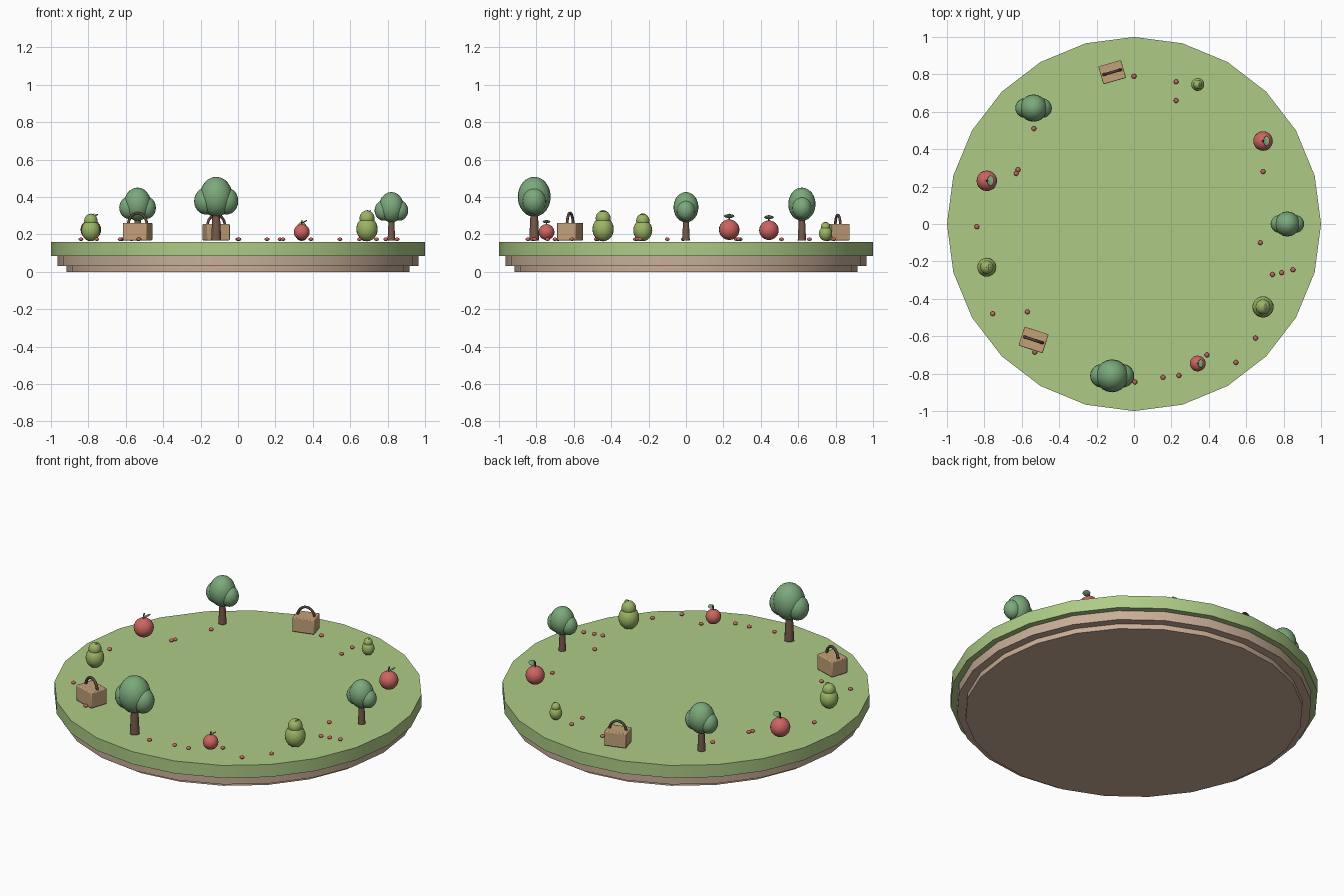
import bpy
import math
from mathutils import Matrix, Vector

if "Cube" in bpy.data.objects:
    bpy.data.objects.remove(bpy.data.objects["Cube"])

COLORS = {
    "grass": (0.42, 0.60, 0.24), "soil": (0.58, 0.42, 0.31), "trunk": (0.18, 0.10, 0.07),
    "leaves": (0.20, 0.40, 0.20), "apple": (0.60, 0.13, 0.12), "pear": (0.33, 0.46, 0.13),
    "wicker": (0.54, 0.35, 0.19), "handle": (0.10, 0.06, 0.04),
}
MATS = {}
for key, rgb in COLORS.items():
    MATS[key] = bpy.data.materials.new(key)
    MATS[key].diffuse_color = (*rgb, 1)


def finish(name, mat):
    ob = bpy.context.object
    ob.name = name
    ob.data.materials.append(MATS[mat])
    if ob.type == 'MESH':
        bpy.ops.object.shade_smooth_by_angle(angle=math.radians(40))
    return ob


def blob(name, mat, loc, radii, rot=(0, 0, 0), seg=20, rings=12):
    bpy.ops.mesh.primitive_uv_sphere_add(segments=seg, ring_count=rings, location=loc, rotation=rot)
    bpy.context.object.scale = radii
    bpy.ops.object.transform_apply(location=False, rotation=False, scale=True)
    return finish(name, mat)


def cone(name, mat, loc, r1, r2, h, rot=(0, 0, 0), sides=12):
    bpy.ops.mesh.primitive_cone_add(vertices=sides, radius1=r1, radius2=r2, depth=h,
                                    location=loc, rotation=rot)
    return finish(name, mat)


def disc(name, mat, r, z0, z1):
    # 24 sides, corners on the axes
    cone(name, mat, (0, 0, (z0 + z1) / 2), r, r, z1 - z0, sides=24)


def tree(x, y, z, s, turn):
    cone("tree_trunk", "trunk", (x, y, z + 0.08 * s), 0.027 * s, 0.019 * s, 0.16 * s)
    blob("tree_crown", "leaves", (x, y, z + 0.233 * s), (0.088 * s, 0.088 * s, 0.107 * s))
    for side in (-1, 1):
        blob("crown_side", "leaves", (x + side * 0.055 * s, y, z + 0.21 * s),
             (0.063 * s, 0.063 * s, 0.072 * s))


def stem_and_leaf(x, y, z, s):
    cone("stem", "handle", (x, y, z + 0.012 * s), 0.005 * s, 0.004 * s, 0.04 * s, (0, 0.15, 0), 8)
    blob("leaf", "leaves", (x + 0.02 * s, y, z + 0.02 * s), (0.02 * s, 0.028 * s, 0.005 * s),
         (0, -0.5, 0), 12, 8)


def apple(x, y, z, s, turn):
    r = 0.055 * s
    blob("apple", "apple", (x, y, z + 0.002 + r), (r, r, r))
    stem_and_leaf(x, y, z + 2 * r, s)


def pear(x, y, z, s, turn):
    blob("pear_body", "pear", (x, y, z + 0.06 * s), (0.057 * s, 0.057 * s, 0.065 * s))
    blob("pear_neck", "pear", (x, y, z + 0.118 * s), (0.04 * s, 0.04 * s, 0.042 * s))
    stem_and_leaf(x, y, z + 0.143 * s, 0.6 * s)


def basket(x, y, z, s, turn):
    m = Matrix.Rotation(turn, 4, 'Z')
    # woven box with softened edges
    bpy.ops.mesh.primitive_cube_add(size=1, location=(x, y, z + 0.045 * s), rotation=(0, 0, turn))
    box = bpy.context.object
    box.scale = (0.13 * s, 0.102 * s, 0.09 * s)
    bpy.ops.object.transform_apply(location=False, rotation=False, scale=True)
    bev = box.modifiers.new("soft_edges", 'BEVEL')
    bev.width = 0.005
    bev.segments = 2
    finish("basket_box", "wicker")
    # arched handle along the box
    curve = bpy.data.curves.new("basket_handle", 'CURVE')
    curve.dimensions = '3D'
    curve.bevel_depth = 0.0075 * s
    curve.bevel_resolution = 2
    curve.use_fill_caps = True
    n = 16
    sp = curve.splines.new('POLY')
    sp.points.add(n)
    for i, p in enumerate(sp.points):
        a = math.pi * i / n
        v = m @ Vector((0.05 * s * math.cos(a), 0, (0.08 + 0.06 * math.sin(a)) * s))
        p.co = (v.x, v.y, v.z, 1)
    ob = bpy.data.objects.new("basket_handle", curve)
    ob.location = (x, y, z)
    bpy.context.collection.objects.link(ob)
    curve.materials.append(MATS["handle"])


# Stepped round base
disc("base_foot", "soil", 0.918, 0.0, 0.032)
disc("base_soil", "soil", 0.965, 0.03, 0.087)
disc("grass_top", "grass", 1.0, 0.085, 0.16)

# Ring of eleven items, kinds repeating in order
kinds = (tree, apple, pear, basket)
sizes = (0.76, 0.95, 0.61, 0.97, 0.83, 1.0, 0.89, 1.04, 1.0, 0.77, 1.0)
turns = {3: math.radians(16), 7: math.radians(-18)}
for i, s in enumerate(sizes):
    a = 2 * math.pi * i / len(sizes)
    kinds[i % 4](0.82 * math.cos(a), 0.82 * math.sin(a), 0.168, s, turns.get(i, 0))

# Scattered berries
berries = [(0, .79), (.225, .76), (.225, .66), (-.535, .51), (-.62, .29), (-.63, .27),
           (-.84, -.015), (-.755, -.48), (-.57, -.47), (-.53, -.685), (.005, -.845),
           (.155, -.82), (.24, -.81), (.39, -.70), (.545, -.74), (.65, -.61),
           (.74, -.27), (.79, -.26), (.85, -.245), (.675, -.1), (.69, .28)]
for x, y in berries:
    blob("berry", "apple", (x, y, 0.174), (0.013, 0.013, 0.009), seg=12, rings=8)

for m in bpy.data.materials:
    if m.users and not m.is_grease_pencil:
        m.use_nodes = True
        m.node_tree.nodes["Principled BSDF"].inputs["Base Color"].default_value = m.diffuse_color
